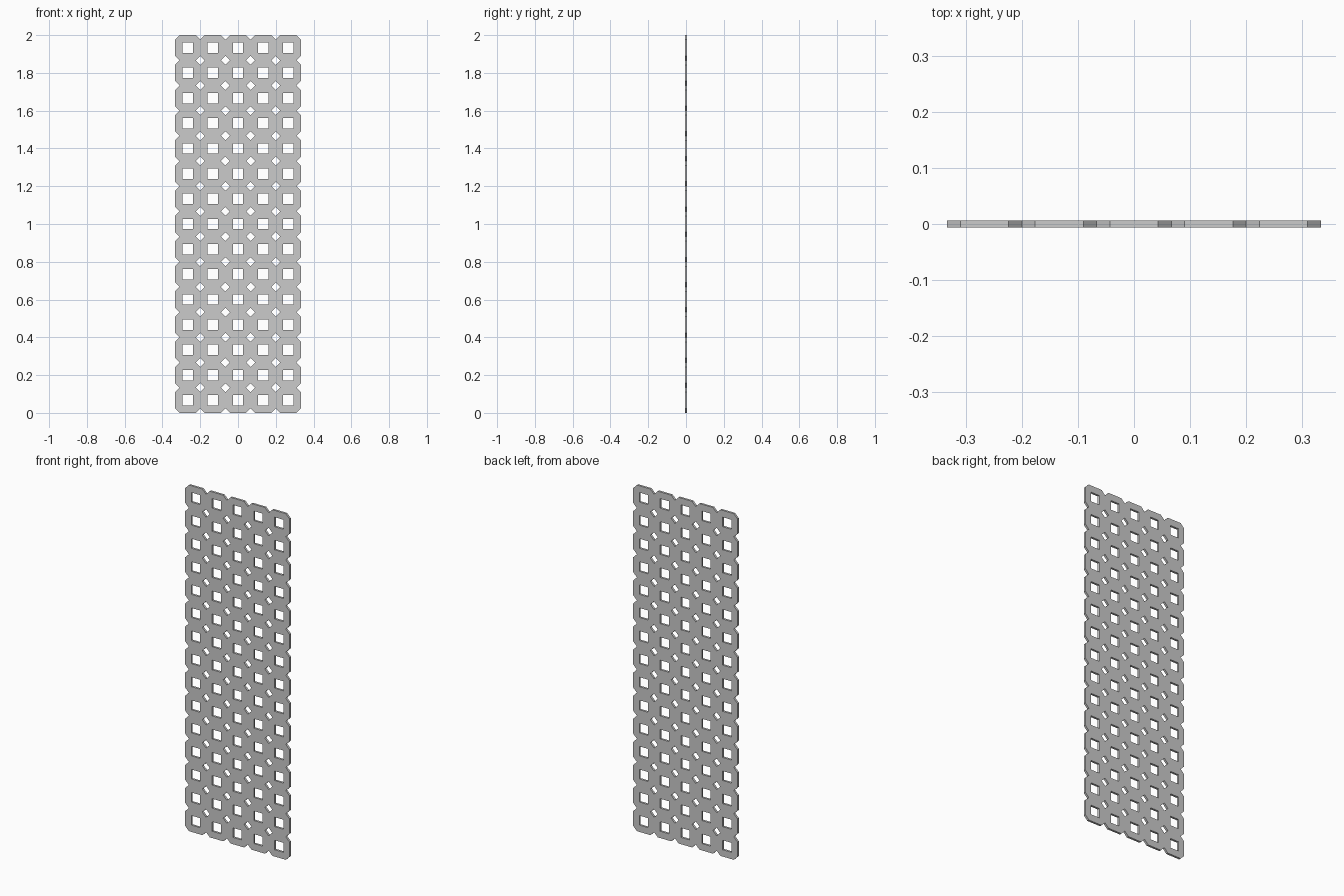
import bpy, bmesh

if "Cube" in bpy.data.objects:
    bpy.data.objects.remove(bpy.data.objects["Cube"])

COLS, ROWS = 5, 15
CELL = 2.0 / ROWS      # pitch of the square grid
CHAMFER = 0.0238       # corner cut, four of them form a diamond hole
HOLE = 0.0275          # half width of the square hole
THICK = 0.0125


def add_cell(bm, cx, cz):
    """Flat octagonal ring with a square hole, facing -y."""
    h, k = CELL / 2, CELL / 2 - CHAMFER
    y = -THICK / 2

    def vert(x, z):
        return bm.verts.new((cx + x, y, cz + z))

    inner = [vert(sx * HOLE, sz * HOLE) for sx, sz in ((-1, -1), (1, -1), (1, 1), (-1, 1))]
    outer = [vert(x, z) for x, z in ((-k, -h), (k, -h), (h, -k), (h, k),
                                     (k, h), (-k, h), (-h, k), (-h, -k))]
    for i in range(4):
        j = (i + 1) % 4
        bm.faces.new((outer[2 * i], outer[2 * i + 1], inner[j], inner[i]))
        bm.faces.new((outer[2 * i + 1], outer[(2 * i + 2) % 8], inner[j]))


# Lattice sheet: repeat the cell, weld the shared edges, then give it thickness
bm = bmesh.new()
for col in range(COLS):
    for row in range(ROWS):
        add_cell(bm, (col - (COLS - 1) / 2) * CELL, (row + 0.5) * CELL)
bmesh.ops.remove_doubles(bm, verts=bm.verts, dist=0.0005)
front = bm.faces[:]
ext = bmesh.ops.extrude_face_region(bm, geom=front, use_keep_orig=True)
moved = [g for g in ext["geom"] if isinstance(g, bmesh.types.BMVert)]
bmesh.ops.translate(bm, verts=moved, vec=(0, THICK, 0))
bmesh.ops.recalc_face_normals(bm, faces=bm.faces)

# Merge coplanar faces where possible to keep the sheet clean
mesh = bpy.data.meshes.new("lattice_panel")
bm.to_mesh(mesh)
bm.free()
panel = bpy.data.objects.new("lattice_panel", mesh)
bpy.context.collection.objects.link(panel)
